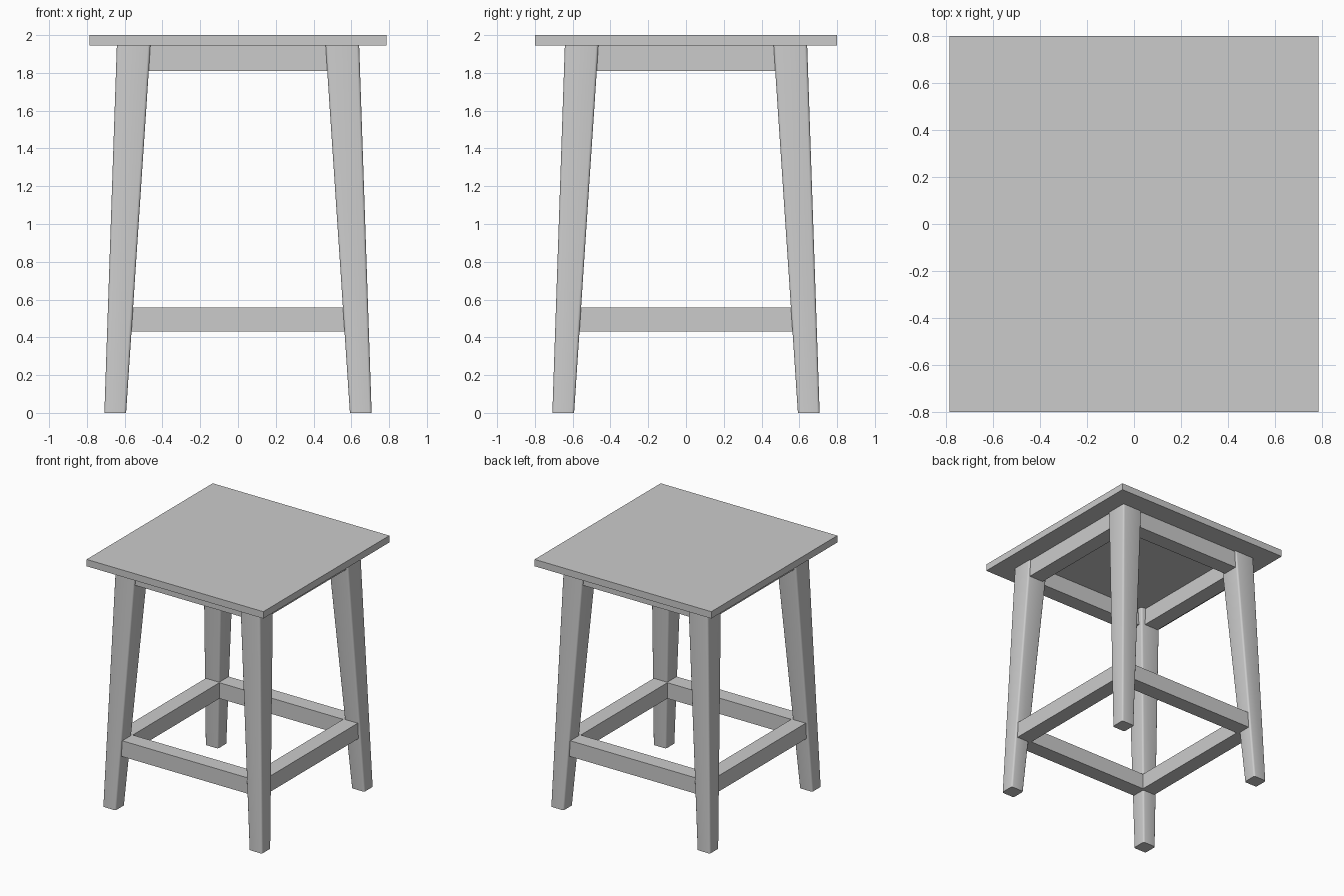
import bpy, bmesh

if "Cube" in bpy.data.objects:
    bpy.data.objects.remove(bpy.data.objects["Cube"])

grey = bpy.data.materials.new("plain grey")
grey.diffuse_color = (0.6, 0.6, 0.6, 1)
grey.use_nodes = True
grey.node_tree.nodes["Principled BSDF"].inputs["Base Color"].default_value = grey.diffuse_color


def add_object(name, bm):
    mesh = bpy.data.meshes.new(name)
    bmesh.ops.recalc_face_normals(bm, faces=bm.faces)
    bm.to_mesh(mesh)
    bm.free()
    mesh.materials.append(grey)
    obj = bpy.data.objects.new(name, mesh)
    bpy.context.collection.objects.link(obj)
    return obj


def box(name, x, y, z):
    """Box between (min, max) ranges on each axis."""
    bm = bmesh.new()
    bmesh.ops.create_cube(bm, size=1)
    for v in bm.verts:
        v.co = [r[0] if c < 0 else r[1] for c, r in zip(v.co, (x, y, z))]
    return add_object(name, bm)


def leg(name, sx, sy):
    """Tapered, splayed leg with softened long edges."""
    bm = bmesh.new()
    bmesh.ops.create_cube(bm, size=2)
    for v in bm.verts:
        centre, half, z = (0.65, 0.0575, 0) if v.co.z < 0 else (0.5525, 0.089, 1.945)
        v.co = (sx * centre + v.co.x * half, sy * centre + v.co.y * half, z)
    long_edges = [e for e in bm.edges if abs(e.verts[0].co.z - e.verts[1].co.z) > 1]
    bmesh.ops.bevel(bm, geom=long_edges, offset=0.014, segments=3,
                    profile=0.5, affect='EDGES')
    for f in bm.faces:
        f.smooth = abs(f.normal.z) < 0.5
    for e in bm.edges:  # crisp rims at foot and top
        e.smooth = abs(e.verts[0].co.z - e.verts[1].co.z) > 1
    return add_object(name, bm)


# Seat
box("seat", (-0.785, 0.785), (-0.80, 0.80), (1.945, 2.0))

# Legs
for sx, x_name in ((-1, "left"), (1, "right")):
    for sy, y_name in ((-1, "front"), (1, "back")):
        leg(f"{y_name}_{x_name}_leg", sx, sy)

# Aprons under the seat and stretchers near the floor, one per side
for part, inner, outer, end, z in (("apron", 0.505, 0.63, 0.52, (1.81, 1.945)),
                                   ("stretcher", 0.55, 0.675, 0.60, (0.43, 0.557))):
    for s, x_name, y_name in ((-1, "left", "front"), (1, "right", "back")):
        across = sorted((s * inner, s * outer))
        box(f"{x_name}_{part}", across, (-end, end), z)
        box(f"{y_name}_{part}", (-end, end), across, z)
